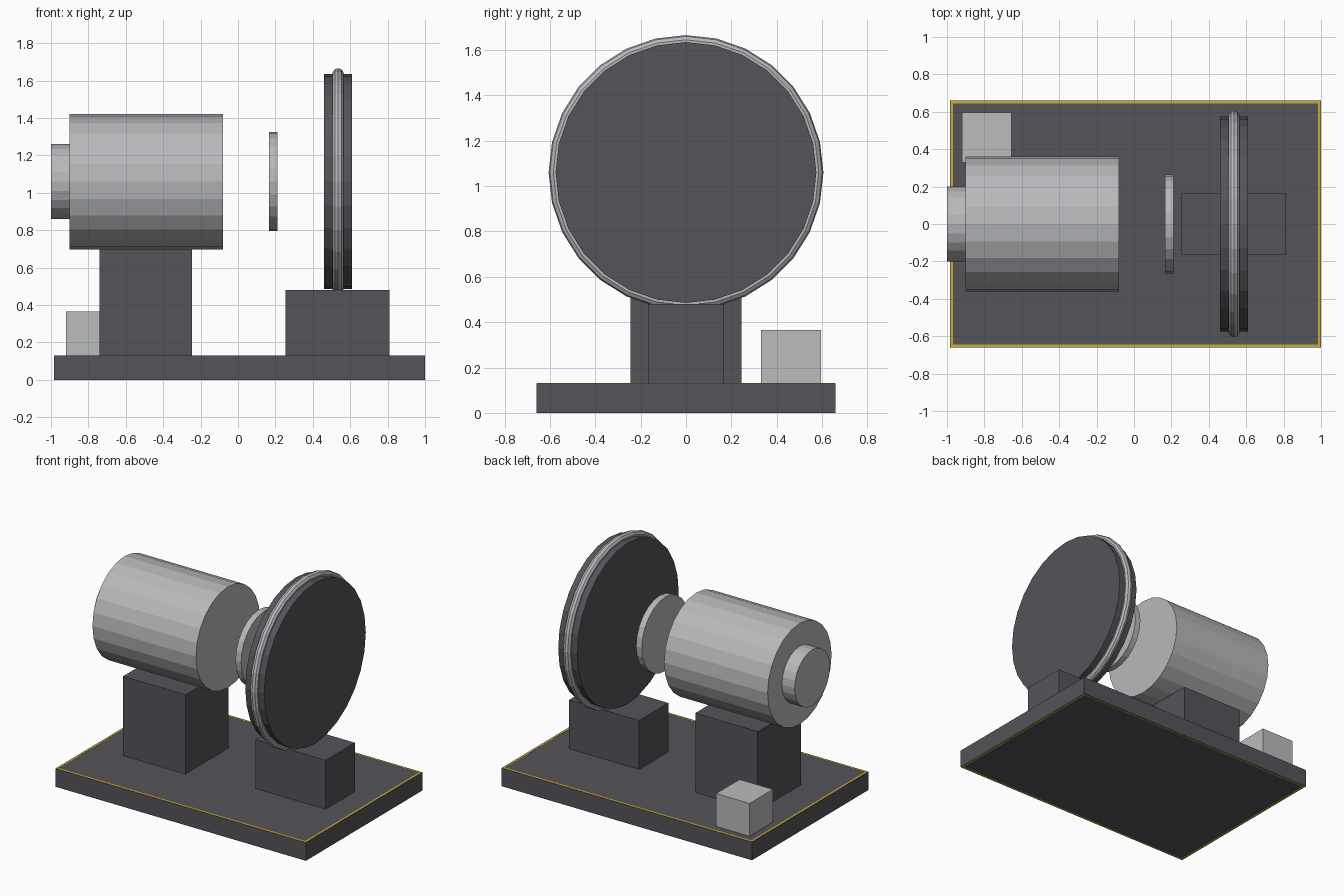
import bpy
import math
from mathutils import Matrix

default = bpy.data.objects.get("Cube")
if default:
    bpy.data.objects.remove(default, do_unlink=True)


def material(name, rgb):
    mat = bpy.data.materials.new(name)
    mat.use_nodes = True
    mat.diffuse_color = (*rgb, 1)
    mat.node_tree.nodes["Principled BSDF"].inputs["Base Color"].default_value = (*rgb, 1)
    return mat


dark = material("dark grey", (0.09, 0.088, 0.1))
metal = material("brushed metal", (0.48, 0.485, 0.5))
light = material("light grey", (0.49, 0.51, 0.5))
yellow = material("warning yellow", (0.6, 0.42, 0.03))

AXIS_Z = 1.06  # height of the shared rotation axis


def finish(name, mat):
    obj = bpy.context.object
    obj.name = obj.data.name = name
    obj.data.materials.append(mat)
    return obj


def box(name, mat, x, y, z):
    bpy.ops.mesh.primitive_cube_add(size=1)
    obj = finish(name, mat)
    spans = (x, y, z)
    size = [b - a for a, b in spans]
    centre = [(a + b) / 2 for a, b in spans]
    obj.data.transform(Matrix.LocRotScale(centre, None, size))
    return obj


def along_x(obj, x):
    # Turn the part so its axis lies along x at axis height
    obj.data.transform(Matrix.Rotation(math.pi / 2, 4, "Y"))
    obj.location = (x, 0, AXIS_Z)


def drum(name, mat, x0, x1, radius, sides=24):
    bpy.ops.mesh.primitive_cylinder_add(vertices=sides, radius=radius, depth=x1 - x0)
    along_x(finish(name, mat), (x0 + x1) / 2)


# Base plate and supports
box("base_plate", dark, (-0.985, 1.0), (-0.66, 0.66), (0, 0.13))
box("motor_support", dark, (-0.74, -0.245), (-0.245, 0.245), (0.13, 0.698))
box("wheel_support", dark, (0.255, 0.81), (-0.165, 0.165), (0.13, 0.48))
box("control_box", light, (-0.92, -0.655), (0.33, 0.595), (0.13, 0.365))

# Thin yellow edging on the top and underside of the base
for level, z in (("top", (0.128, 0.131)), ("bottom", (0, 0.002))):
    inset, width = 0.003, 0.014
    for side, s in (("front", -1), ("back", 1)):
        y = sorted((s * (0.66 - inset), s * (0.66 - inset - width)))
        box(f"{level}_{side}_edging", yellow, (-0.98, 0.997), y, z)
    for side, x in (("right", -0.982), ("left", 0.983)):
        box(f"{level}_{side}_edging", yellow, (x, x + width), (-0.657, 0.657), z)

# Motor, end cap and coupling disc
drum("motor_body", metal, -0.9, -0.08, 0.362)
drum("motor_end_cap", metal, -1.0, -0.9, 0.2)
drum("coupling_disc", metal, 0.165, 0.21, 0.265)

# Wheel with a metal rim ring
drum("wheel", dark, 0.46, 0.61, 0.575, 28)
bpy.ops.mesh.primitive_torus_add(major_segments=28, minor_segments=10,
                                 major_radius=0.576, minor_radius=0.03)
along_x(finish("wheel_rim", metal), 0.535)
